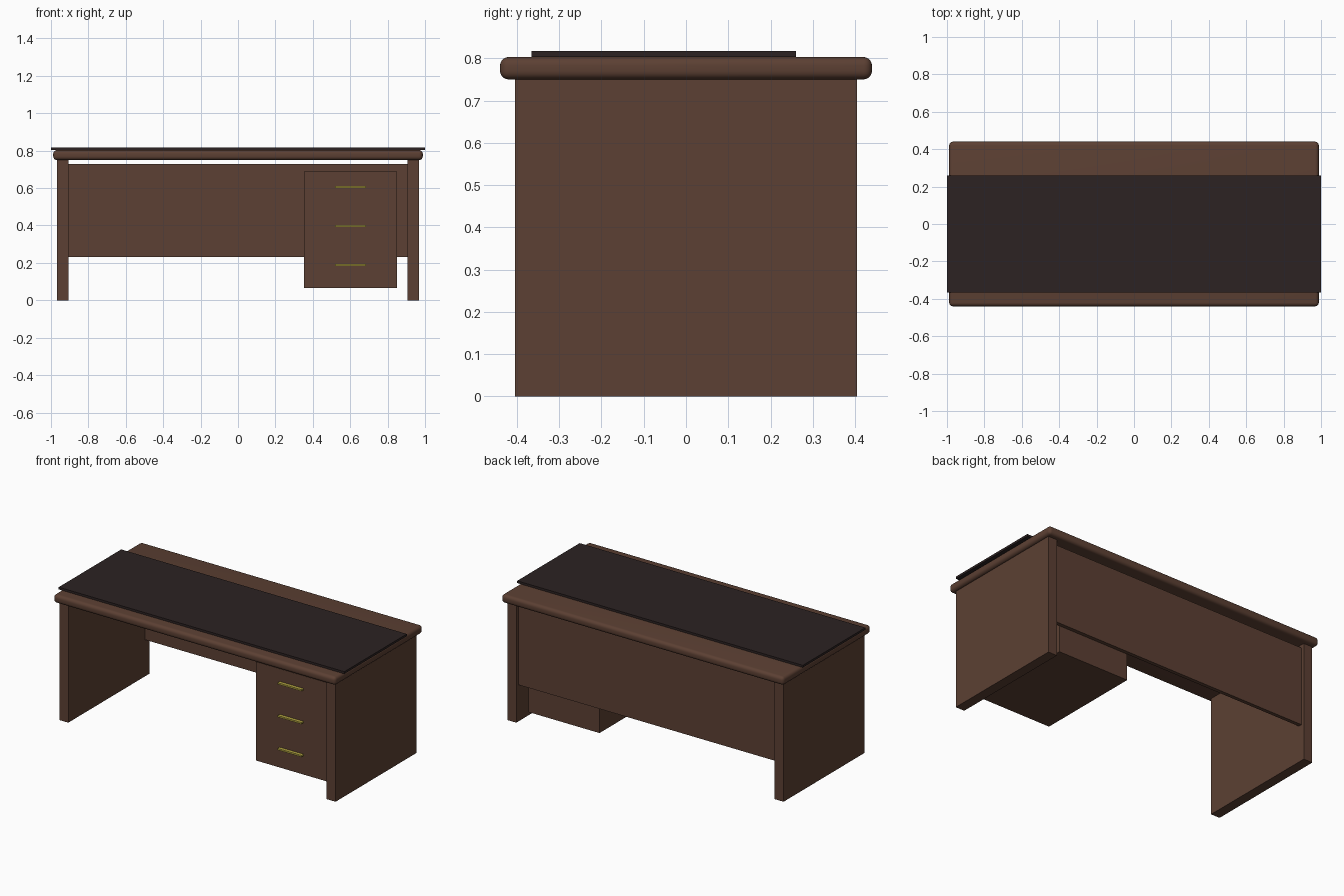
import bpy

if "Cube" in bpy.data.objects:
    bpy.data.objects.remove(bpy.data.objects["Cube"])


def material(name, rgb):
    m = bpy.data.materials.new(name)
    m.diffuse_color = (*rgb, 1.0)
    m.use_nodes = True
    m.node_tree.nodes["Principled BSDF"].inputs["Base Color"].default_value = m.diffuse_color
    return m


WOOD = material("dark_brown_wood", (0.107, 0.051, 0.033))
PAD = material("black_leather", (0.025, 0.016, 0.016))
BRASS = material("brass", (0.462, 0.381, 0.054))


def box(name, x, y, z, mat, bevel=0.0):
    """Box from (min, max) ranges, optionally with rounded edges."""
    bpy.ops.mesh.primitive_cube_add(
        size=1, location=[(r[0] + r[1]) / 2 for r in (x, y, z)])
    ob = bpy.context.object
    ob.name = name
    ob.scale = [r[1] - r[0] for r in (x, y, z)]
    bpy.ops.object.transform_apply(location=False, rotation=False, scale=True)
    ob.data.materials.append(mat)
    if bevel:
        mod = ob.modifiers.new("rounding", 'BEVEL')
        mod.width = bevel
        mod.segments = 5
        bpy.ops.object.modifier_apply(modifier=mod.name)
        bpy.ops.object.shade_smooth_by_angle()
    return ob


# Rounded table top and the pad lying across it
box("table_top", (-0.988, 0.988), (-0.44, 0.44), (0.75, 0.803), WOOD, 0.02)
box("desk_pad", (-1.0, 1.0), (-0.365, 0.26), (0.803, 0.817), PAD)

# Side panels
for side, x in (("left", (-0.967, -0.905)), ("right", (0.905, 0.967))):
    box(side + "_side_panel", x, (-0.405, 0.405), (0.0, 0.752), WOOD)

# Back panel between the sides
box("back_panel", (-0.905, 0.905), (0.362, 0.385), (0.232, 0.73), WOOD)

# Drawer cabinet and its bar handles
box("drawer_cabinet", (0.353, 0.85), (-0.322, 0.361), (0.065, 0.69), WOOD)
for i, z in enumerate((0.605, 0.397, 0.189)):
    box(f"drawer_handle_{i + 1}", (0.518, 0.685), (-0.343, -0.322),
        (z - 0.005, z + 0.005), BRASS)
